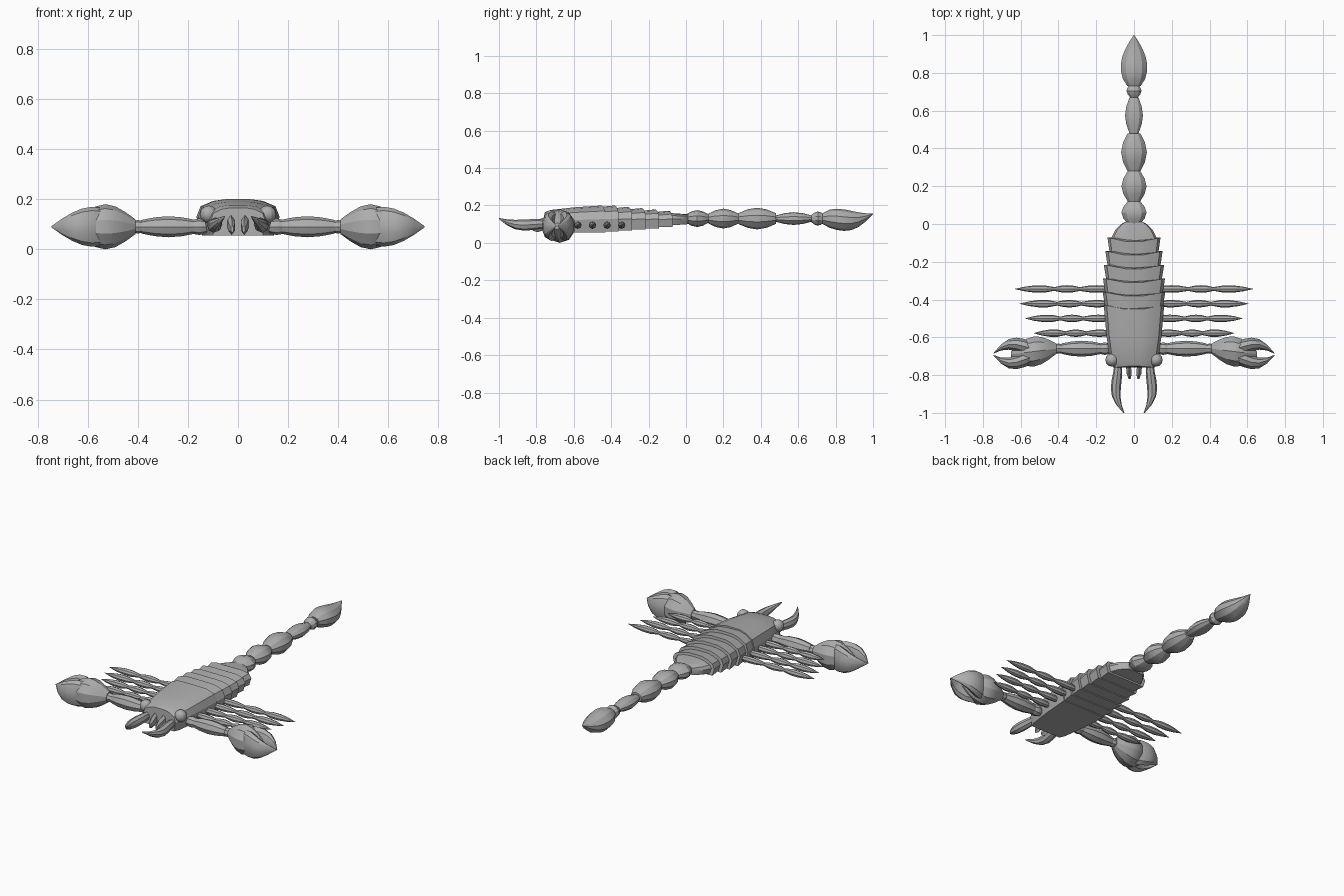
import bpy, bmesh, math
from mathutils import Vector

cube = bpy.data.objects.get("Cube")
if cube:
    bpy.data.objects.remove(cube)

GREY = (0.42, 0.42, 0.42, 1)
mat = bpy.data.materials.new("shell grey")
mat.use_nodes = True
mat.diffuse_color = GREY
mat.node_tree.nodes["Principled BSDF"].inputs["Base Color"].default_value = GREY


def finish(name, bm, mirror=False):
    bmesh.ops.recalc_face_normals(bm, faces=bm.faces)
    mesh = bpy.data.meshes.new(name)
    bm.to_mesh(mesh)
    bm.free()
    mesh.materials.append(mat)
    part = bpy.data.objects.new(name, mesh)
    bpy.context.collection.objects.link(part)
    if mirror:
        part.modifiers.new("mirror", "MIRROR")
    bpy.ops.object.select_all(action="DESELECT")
    part.select_set(True)
    bpy.context.view_layer.objects.active = part
    bpy.ops.object.shade_smooth_by_angle(angle=math.radians(25))


def skin(name, loops, mirror=False):
    """Bridge a series of closed point loops and cap both ends."""
    bm = bmesh.new()
    rings = [[bm.verts.new(point) for point in loop] for loop in loops]
    for near, far in zip(rings, rings[1:]):
        for i in range(len(near)):
            bm.faces.new((near[i - 1], near[i], far[i], far[i - 1]))
    bm.faces.new(rings[0])
    bm.faces.new(rings[-1])
    finish(name, bm, mirror)


def mix(a, b, t):
    return a + (b - a) * t


def spindle(name, start, end, wide, high, blunt=0.5, tip=None, skew=1.0,
            bow=(0, 0, 0), steps=5, sides=10, mirror=False):
    """Swollen tube from start to end; blunt and tip are its end scales."""
    start, end, bow = Vector(start), Vector(end), Vector(bow)
    tip = blunt if tip is None else tip
    along_x = abs(end.x - start.x) > abs(end.y - start.y)
    side = Vector((0, 1, 0)) if along_x else Vector((1, 0, 0))
    up = Vector((0, 0, 1))
    loops = []
    for step in range(steps + 1):
        t = step / steps
        centre = start.lerp(end, t) + bow * math.sin(math.pi * t ** 1.5)
        size = mix(mix(blunt, tip, t), 1, math.sin(math.pi * t ** skew))
        angles = [math.tau * i / sides for i in range(sides)]
        loops.append([centre + side * (wide * size * math.sin(a))
                      + up * (high * size * math.cos(a)) for a in angles])
    skin(name, loops, mirror)


# Body armour: cross-section as fractions of half width and height
HALF = [(0.3, 1), (0.6, 0.95), (0.9, 0.8), (1, 0.5), (0.9, 0)]
SECTION = HALF + [(-u, v) for u, v in reversed(HALF)]


def shell_loop(y, width, bottom, top, dip):
    """Armour outline whose middle is pulled forward by dip."""
    return [(u * width, y - dip * (1 - abs(u)) * v, mix(bottom, top, v))
            for u, v in SECTION]


# Head shell widens and rises towards the back
thirds = [0, 0.1, 0.5, 1]
skin("head_shell", [
    shell_loop(mix(-0.76, -0.43, t), mix(0.11, 0.16, math.sqrt(t)),
               0.055, mix(0.165, 0.2, math.sqrt(t)), mix(-0.01, 0.03, t))
    for t in thirds])

# Overlapping back plates, each flaring towards its rear edge
PLATES = 5
for i in range(PLATES):
    t = i / PLATES
    rear = mix(-0.36, 0, t)
    width = 0.166 - 0.04 * t * t
    low, top = mix(0.06, 0.09, t), mix(0.2, 0.165, t)
    skin(f"back_plate_{i + 1}", [
        shell_loop(rear - 0.1, width * 0.9, low, top - 0.01, 0.03),
        shell_loop(rear, width, low, top, 0.03)])

# Rounded last plate
skin("rear_plate", [
    shell_loop(mix(-0.13, 0.01, t), 0.13 * math.sqrt(1 - 0.85 * t * t),
               mix(0.09, 0.1, t), mix(0.163, 0.153, t), 0)
    for t in (0, 0.4, 0.7, 0.9, 1)])

# Tail beads, given by rear end, half width and half height
TAIL_Z = 0.13
begin = 0
beads = [(0.12, 0.07, 0.045), (0.28, 0.07, 0.053), (0.48, 0.072, 0.058),
         (0.67, 0.05, 0.034), (0.74, 0.042, 0.038)]
for i, (rear, wide, high) in enumerate(beads):
    spindle(f"tail_bead_{i + 1}", (0, begin, TAIL_Z), (0, rear, TAIL_Z),
            wide, high, steps=4)
    begin = rear

# Sting with upturned point
spindle("sting", (0, begin - 0.01, TAIL_Z), (0, 1, 0.155), 0.074, 0.058,
        tip=0.02, skew=0.7, bow=(0, 0, -0.025), steps=7)

# Eyes
bm = bmesh.new()
bmesh.ops.create_uvsphere(bm, u_segments=12, v_segments=8, radius=0.035)
bmesh.ops.translate(bm, verts=bm.verts, vec=(0.117, -0.72, 0.14))
finish("eyes", bm, mirror=True)

# Curved jaws and mouth teeth
spindle("jaws", (0.085, -0.74, 0.1), (0.054, -1, 0.13), 0.027, 0.03,
        blunt=0.7, tip=0.1, skew=0.8, bow=(0.03, 0, -0.022),
        steps=6, sides=8, mirror=True)
spindle("mouth_teeth", (0.03, -0.74, 0.11), (0.023, -0.82, 0.08), 0.016, 0.035,
        blunt=0.9, tip=0.4, steps=3, sides=6, mirror=True)

# Pincer arms: joint, arm and wrist in a row
ARM_Y, ARM_Z = -0.66, 0.09
for name, inner, outer, radius in [("arm_joints", 0.12, 0.19, 0.033),
                                   ("arms", 0.17, 0.385, 0.042),
                                   ("wrists", 0.37, 0.43, 0.027)]:
    spindle(name, (inner, ARM_Y, ARM_Z), (outer, ARM_Y, ARM_Z),
            radius, radius, blunt=0.65, steps=4, sides=8, mirror=True)

# Pincers: a swollen palm with two fingers curling around a gap
spindle("pincer_palms", (0.41, ARM_Y, ARM_Z), (0.65, ARM_Y - 0.03, ARM_Z),
        0.084, 0.09, blunt=0.33, tip=0.2, steps=6, mirror=True)
for name, way in [("rear", 1), ("front", -1)]:
    spindle(f"{name}_fingers", (0.5, ARM_Y - 0.02 + 0.015 * way, ARM_Z),
            (0.745, ARM_Y - 0.03 + 0.004 * way, ARM_Z), 0.042, 0.08,
            tip=0.03, skew=0.6, bow=(0, 0.042 * way, 0), steps=6, mirror=True)

# Four pairs of legs, each of three spindles from the body to the tip
HIP, LEG_Z = 0.11, 0.095
for i, reach in enumerate([0.53, 0.575, 0.605, 0.63]):
    y = mix(-0.578, -0.5, i)
    joints = [mix(HIP, reach, t) for t in (0, 0.34, 0.6, 1)]
    for part, inner, outer in zip(("thighs", "shins", "feet"),
                                  joints, joints[1:]):
        spindle(f"leg_{i + 1}_{part}", (inner, y, LEG_Z), (outer, y, LEG_Z),
                0.02, 0.02, tip=0.05 if part == "feet" else 0.5,
                skew=0.7 if part == "feet" else 1, steps=4, sides=8,
                mirror=True)
